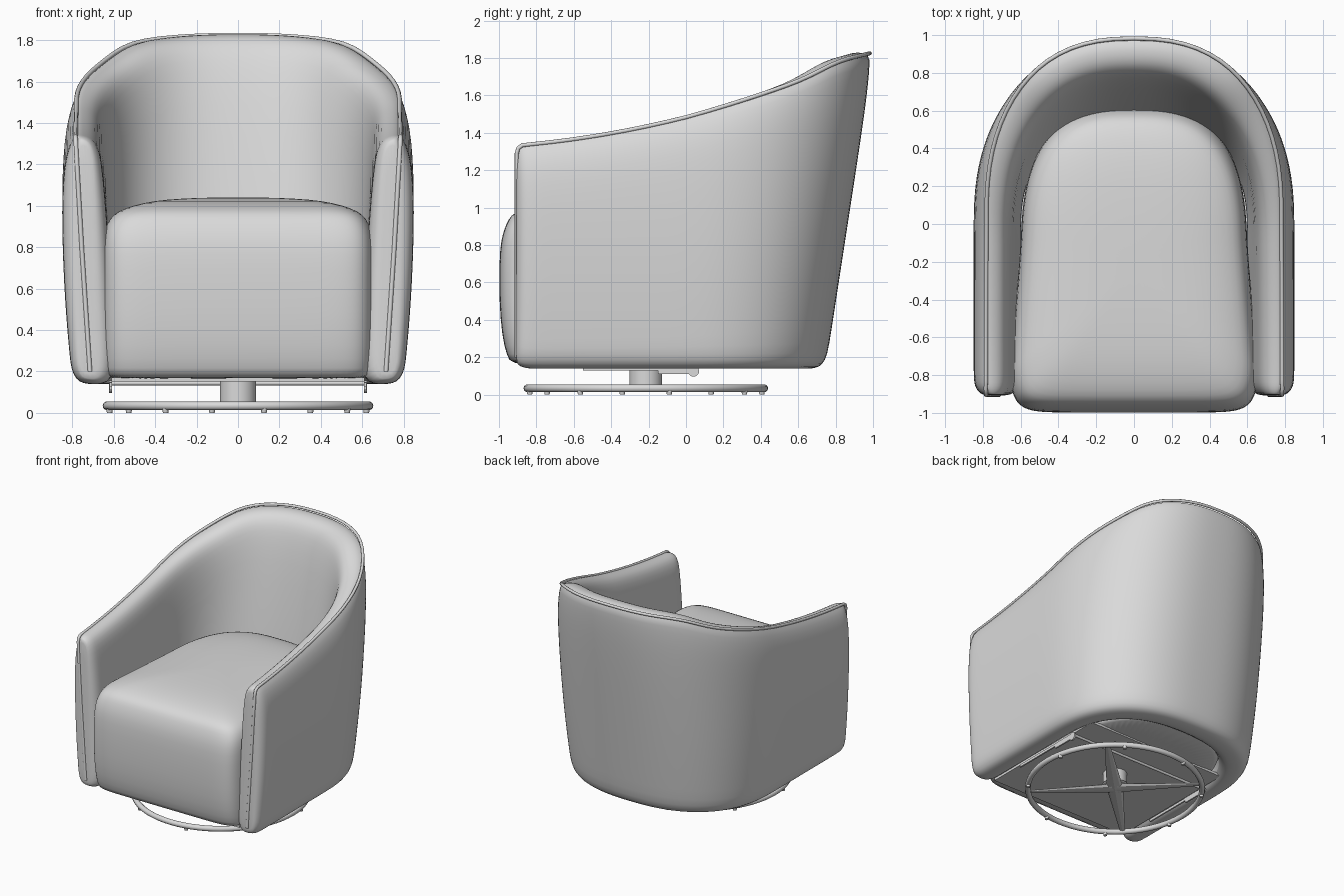
import bpy, bmesh, math
from math import pi, cos, sin, exp, copysign
from mathutils import Vector

if "Cube" in bpy.data.objects:
    bpy.data.objects.remove(bpy.data.objects["Cube"])

grey = bpy.data.materials.new("plain_grey")
grey.use_nodes = True
grey.diffuse_color = (0.7, 0.7, 0.7, 1)
grey.node_tree.nodes["Principled BSDF"].inputs["Base Color"].default_value = (0.7, 0.7, 0.7, 1)


def finish(ob, name, angle=40):
    ob.name = name
    ob.data.materials.clear()
    ob.data.materials.append(grey)
    bpy.ops.object.select_all(action='DESELECT')
    ob.select_set(True)
    bpy.context.view_layer.objects.active = ob
    bpy.ops.object.shade_smooth_by_angle(angle=math.radians(angle))
    return ob


def loft(name, rings):
    """Skin a list of closed rings, cap both ends and smooth."""
    bm = bmesh.new()
    loops = [[bm.verts.new(p) for p in ring] for ring in rings]
    n = len(loops[0])
    for a, b in zip(loops, loops[1:]):
        for i in range(n):
            j = (i + 1) % n
            bm.faces.new((a[i], a[j], b[j], b[i]))
    bm.faces.new(loops[0])
    bm.faces.new(loops[-1])
    bmesh.ops.recalc_face_normals(bm, faces=bm.faces)
    me = bpy.data.meshes.new(name)
    bm.to_mesh(me)
    bm.free()
    ob = bpy.data.objects.new(name, me)
    bpy.context.collection.objects.link(ob)
    sub = ob.modifiers.new("smooth", 'SUBSURF')
    sub.levels = sub.render_levels = 1
    return finish(ob, name)


def tube(name, points, radius, cyclic=False):
    cu = bpy.data.curves.new(name, 'CURVE')
    cu.dimensions = '3D'
    cu.bevel_depth = radius
    cu.bevel_resolution = 3
    cu.use_fill_caps = True
    sp = cu.splines.new('POLY')
    sp.points.add(len(points) - 1)
    for sp_point, p in zip(sp.points, points):
        sp_point.co = (*p, 1)
    sp.use_cyclic_u = cyclic
    ob = bpy.data.objects.new(name, cu)
    bpy.context.collection.objects.link(ob)
    bpy.ops.object.select_all(action='DESELECT')
    ob.select_set(True)
    bpy.context.view_layer.objects.active = ob
    bpy.ops.object.convert(target='MESH')
    return finish(bpy.context.object, name)


def box(name, center, size):
    bpy.ops.mesh.primitive_cube_add(size=1, location=center)
    ob = bpy.context.object
    ob.scale = size
    return finish(ob, name, 30)


def cylinder(name, center, r1, r2, depth, rot=(0, 0, 0), sides=32):
    bpy.ops.mesh.primitive_cone_add(vertices=sides, radius1=r1, radius2=r2, depth=depth,
                                    location=center, rotation=rot)
    return finish(bpy.context.object, name)


def spow(v, e):
    return copysign(abs(v) ** e, v)


# ---- Wraparound shell: one wall section swept along a U-shaped plan ----
FLOOR = 0.138
E = 2 / 2.45


def rim_height(y):
    f = y + 0.9
    return 1.335 + 0.085 * f + 0.0923 * f * f + 0.028 * exp(-((y - 0.83) / 0.14) ** 2)


def shell_point(side_y, ang, t, d, dz, outer):
    """side_y is the position along the straight arm, ang the angle round the back."""
    back = max(0.0, sin(ang))
    zr = rim_height(side_y + 0.975 * spow(back, E))
    z = FLOOR + t * (zr - FLOOR) + dz
    d *= 1 - 0.62 * back * t if outer else 0.9 + 0.12 * back
    w = 0.85 - (0.045 if z < 1 else 0.02) * ((z - 1) / 0.8) ** 2 - d
    b = 0.725 + 0.154 * z - d
    return Vector((w * spow(cos(ang), E), side_y + b * spow(back, E), z))


# Height fraction, inset and lift, going up the outside, over the rim and down inside
outside = [(0, .10, 0), (0, .05, .004), (0, .02, .022), (0, 0, .07), (.12, 0, 0), (.25, 0, 0),
           (.4, 0, 0), (.55, 0, 0), (.7, 0, 0), (.82, .004, 0), (.9, .014, 0), (.96, .034, 0),
           (1, .06, -.004)]
inside = [(1, .09, .003), (1, .13, -.004), (1, .17, -.025), (1, .2, -.08), (1, .215, -.16),
          (1, .232, -.3), (.6, .245, 0), (.45, .25, 0), (.25, .25, 0), (.08, .24, 0),
          (.02, .21, 0), (0, .16, 0)]
arm_ys = [-0.82 + 0.1025 * i for i in range(8)]
path = ([(y, 0) for y in arm_ys] + [(0, pi * i / 36) for i in range(37)]
        + [(y, pi) for y in reversed(arm_ys)])


def shell_ring(y, ang):
    return ([shell_point(y, ang, *s, True) for s in outside]
            + [shell_point(y, ang, *s, False) for s in inside])


def arm_end(ring, y, o):
    """Shrunken copy of an end section, rounding the front of an arm."""
    cx = copysign(0.735, ring[0].x)
    return [Vector((cx + (p.x - cx) * (1 - o / 0.12), y, 0.74 + (p.z - 0.74) * (1 - o / 1.1)))
            for p in ring]


rings = [shell_ring(*s) for s in path]
ends = [(-0.908, .075), (-0.904, .05), (-0.887, .024), (-0.858, .007)]
rings = ([arm_end(rings[0], *e) for e in ends] + rings
         + [arm_end(rings[-1], *e) for e in reversed(ends)])
loft("wraparound_shell", rings)

# ---- Piping along the rim and down the arm fronts ----
rim = [shell_point(y, a, 1, .062, -.003, True) for y, a in path]


def front_piping(sx):
    xs = [(.715, .2), (.735, .5), (.755, .8), (.772, 1.1), (.783, 1.29)]
    pts = [(sx * x, -0.905, z) for x, z in xs]
    return pts + [(sx * .784, -0.897, 1.318), (sx * .785, -0.875, 1.334)]


tube("rim_piping", front_piping(1) + [tuple(p) for p in rim] + front_piping(-1)[::-1], 0.011)

# ---- Seat cushion: rounded plan stacked in rings with a crowned top ----
seat_levels = [(.16, .965, .9), (.178, .985, .93), (.25, .995, .965), (.4, 1, .992), (.6, 1, 1),
               (.78, 1, .995), (.86, .99, .975), (.915, .965, .95), (.96, .92, .92),
               (.99, .83, .855), (1.015, .7, .74), (1.031, .53, .58), (1.038, .33, .38),
               (1.041, .12, .14)]


def seat_ring(z, sx, sy):
    ring = []
    for i in range(72):
        a = 2 * pi * (i + 0.5) / 72
        n, reach = (2.8, 0.825) if sin(a) > 0 else (10, 0.8)
        y = reach * spow(sin(a), 2 / n)
        w = 0.6 + 0.06 * min(1, max(0, -y / 0.6))
        ring.append((sx * w * spow(cos(a), 2 / n), -0.2 + sy * y, z))
    return ring


loft("seat_cushion", [seat_ring(*s) for s in seat_levels])

# ---- Underside: frame plate, side brackets and cross rod ----
CY = -0.215
box("frame_plate", (0, -0.3, 0.162), (1.22, 1.1, 0.02))
for sx, label in ((1, "left"), (-1, "right")):
    box(label + "_bracket_rail", (sx * .615, -.3, .138), (.012, .5, .02))
    box(label + "_bracket", (sx * .615, -.05, .13), (.012, .2, .04))
    cylinder(label + "_bracket_eye", (sx * .615, .04, .126), .03, .03, .014, (0, pi / 2, 0), 16)
tube("cross_rod", [(-.62, .04, .143), (.62, .04, .143)], 0.01)

# ---- Swivel base: column, hub, four tapered spokes, floor ring and feet ----
cylinder("swivel_column", (0, CY, .1), .088, .088, .12)
cylinder("swivel_hub", (0, CY, .036), .05, .1, .032)
for i in range(4):
    a = pi / 4 + i * pi / 2
    s = cylinder("base_spoke_%d" % (i + 1), (.32 * cos(a), CY + .32 * sin(a), .036),
                 .06, .018, .64, (0, pi / 2, a), 8)
    s.scale = (.32, 1, 1)
R = 0.633
tube("floor_ring", [(R * cos(pi * i / 36), CY + R * sin(pi * i / 36), .034)
                    for i in range(72)], .021, True)
for i in range(8):
    a = pi * i / 4 + 0.2
    cylinder("foot_%d" % (i + 1), (R * cos(a), CY + R * sin(a), .01), .013, .016, .02, sides=12)
